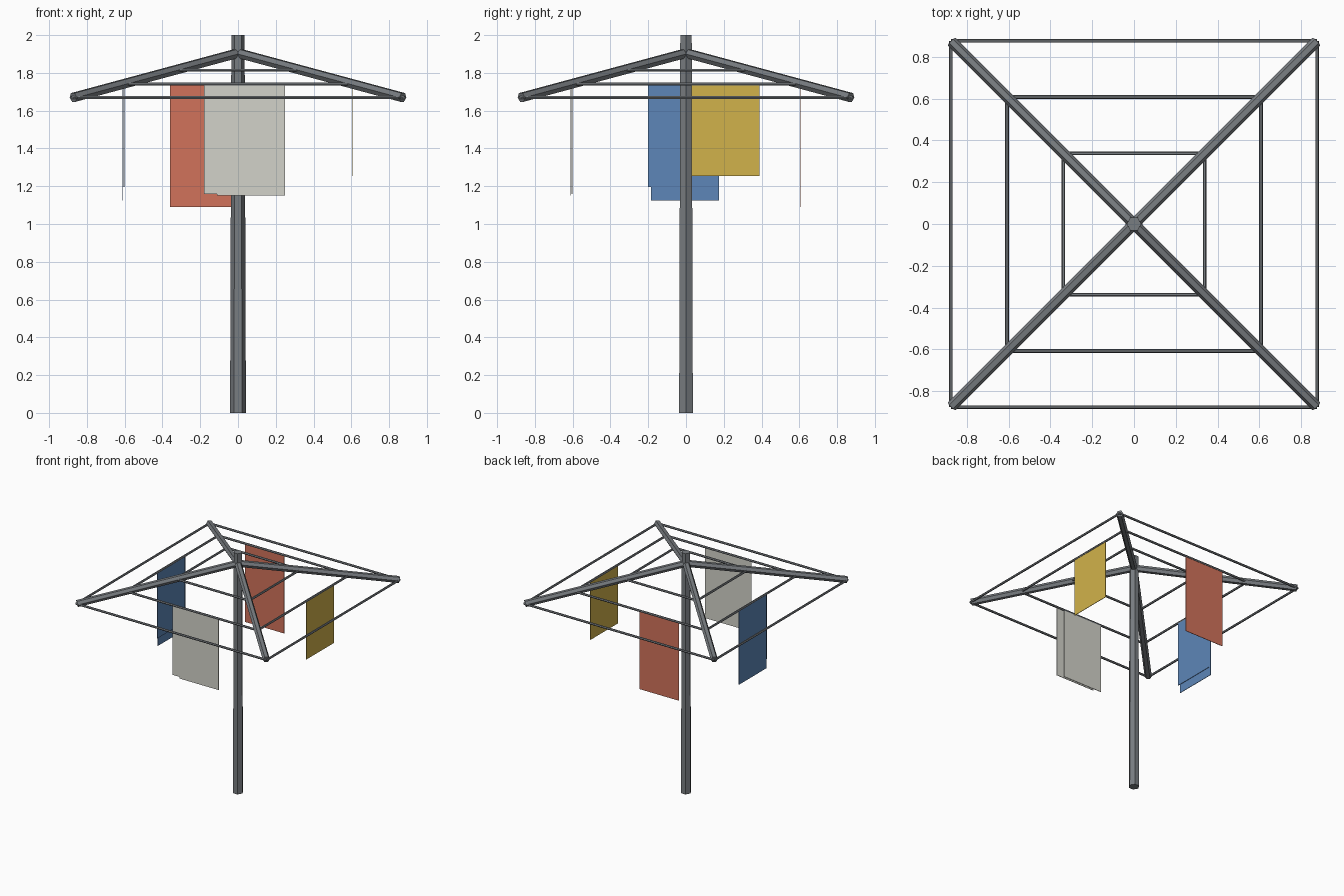
import bpy, math
from mathutils import Vector, Matrix

if "Cube" in bpy.data.objects:
    bpy.data.objects.remove(bpy.data.objects["Cube"], do_unlink=True)


def material(name, r, g, b):
    m = bpy.data.materials.new(name)
    m.use_nodes = True
    m.diffuse_color = (r, g, b, 1)
    m.node_tree.nodes["Principled BSDF"].inputs["Base Color"].default_value = (r, g, b, 1)
    return m


steel = material("grey_steel", 0.19, 0.205, 0.22)
white = material("off_white_cloth", 0.65, 0.65, 0.59)
red = material("red_cloth", 0.64, 0.17, 0.105)
yellow = material("yellow_cloth", 0.64, 0.45, 0.07)
blue = material("blue_cloth", 0.11, 0.24, 0.48)


def tube(name, start, end, r1, r2=None):
    """Six-sided tube between two points, with a flat side on top."""
    start, end = Vector(start), Vector(end)
    axis = end - start
    bpy.ops.mesh.primitive_cone_add(vertices=6, radius1=r1, radius2=r2 or r1, depth=axis.length)
    ob = bpy.context.object
    ob.name = name
    ob.matrix_world = (Matrix.Translation((start + end) / 2)
                       @ axis.to_track_quat('Z', 'Y').to_matrix().to_4x4()
                       @ Matrix.Rotation(math.radians(30), 4, 'Z'))
    ob.data.materials.append(steel)


def cloth(name, mat, axis, across, line, low, offset=0.0):
    """Thin sheet of standard width hanging from a middle line."""
    width, top, thick = 0.36, 1.742, 0.004
    size = (width, thick, top - low)
    centre = (across + width / 2, line + offset, (top + low) / 2)
    if axis == 'y':
        size = (size[1], size[0], size[2])
        centre = (centre[1], centre[0], centre[2])
    bpy.ops.mesh.primitive_cube_add(size=1, location=centre)
    ob = bpy.context.object
    ob.name = name
    ob.scale = size
    ob.data.materials.append(mat)


# Central pole, slightly tapered
tube("pole", (0, 0, 0), (0, 0, 2), 0.042, 0.035)

# Four sloping arms
hub, reach, tip = 1.905, 0.872, 1.67
corners = [(1, -1), (1, 1), (-1, 1), (-1, -1)]
for i, (x, y) in enumerate(corners):
    tube(f"arm_{i + 1}", (0, 0, hub), (x * reach, y * reach, tip), 0.027)

# Three square rings of line resting on the arms
for ring, d in (("inner", 0.338), ("middle", 0.607), ("outer", 0.876)):
    z = hub - d * (hub - tip) / reach
    for i in range(4):
        a, b = corners[i], corners[(i + 1) % 4]
        tube(f"{ring}_line_{i + 1}", (a[0] * d, a[1] * d, z), (b[0] * d, b[1] * d, z), 0.009)

# Washing on the middle ring
m = 0.607
cloth("white_sheet_outer", white, 'x', -0.11, -m, 1.15, -0.003)
cloth("white_sheet_inner", white, 'x', -0.18, -m, 1.16, 0.003)
cloth("red_sheet", red, 'x', -0.36, m, 1.09)
cloth("yellow_sheet", yellow, 'y', 0.03, m, 1.255)
cloth("blue_sheet_outer", blue, 'y', -0.185, -m, 1.125, -0.003)
cloth("blue_sheet_inner", blue, 'y', -0.20, -m, 1.195, 0.003)
